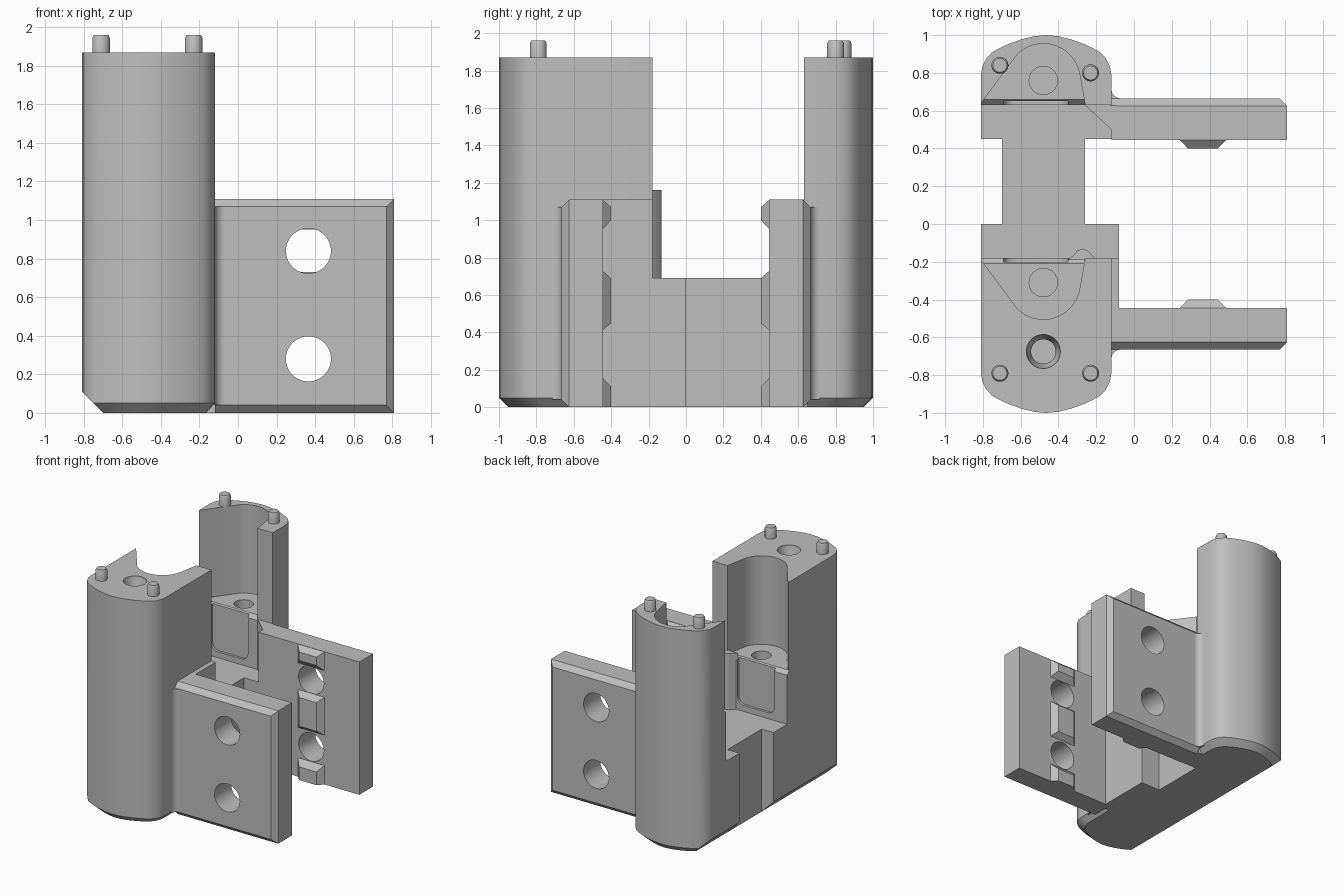
import bpy, bmesh
from math import cos, sin, radians
from mathutils import Vector

if "Cube" in bpy.data.objects:
    bpy.data.objects.remove(bpy.data.objects["Cube"])

grey = bpy.data.materials.new("matte grey")
grey.diffuse_color = (0.52, 0.52, 0.52, 1)
grey.use_nodes = True
grey.node_tree.nodes["Principled BSDF"].inputs["Base Color"].default_value = (0.52, 0.52, 0.52, 1)
parts = []


def finish(name, bm):
    bmesh.ops.recalc_face_normals(bm, faces=bm.faces)
    mesh = bpy.data.meshes.new(name)
    bm.to_mesh(mesh)
    bm.free()
    mesh.materials.append(grey)
    ob = bpy.data.objects.new(name, mesh)
    bpy.context.collection.objects.link(ob)
    parts.append(ob)
    return ob


def loft(name, rings):
    """Skin a stack of equal-length 3D rings and cap the ends."""
    bm = bmesh.new()
    loops = [[bm.verts.new(p) for p in ring] for ring in rings]
    n = len(loops[0])
    for a, b in zip(loops, loops[1:]):
        for i in range(n):
            j = (i + 1) % n
            bm.faces.new((a[i], a[j], b[j], b[i]))
    bm.faces.new(loops[0])
    bm.faces.new(loops[-1])
    return finish(name, bm)


def prism(name, pts, z0, z1):
    return loft(name, [[(x, y, z) for x, y in pts] for z in (z0, z1)])


def box(name, x0, x1, y0, y1, z0, z1):
    return prism(name, [(x0, y0), (x1, y0), (x1, y1), (x0, y1)], z0, z1)


def arc(cx, cy, r, a0, a1, n):
    return [(cx + r * cos(radians(a0 + (a1 - a0) * i / n)),
             cy + r * sin(radians(a0 + (a1 - a0) * i / n))) for i in range(n + 1)]


def turned(name, x, y, steps):
    """Round part from (radius, height) steps."""
    return loft(name, [[(px, py, z) for px, py in arc(x, y, r, 0, 348.75, 31)] for r, z in steps])


def cut(target, cutter):
    mod = target.modifiers.new("cut", 'BOOLEAN')
    mod.operation = 'DIFFERENCE'
    mod.solver = 'EXACT'
    mod.object = cutter
    bpy.context.view_layer.update()
    bpy.context.view_layer.objects.active = target
    bpy.ops.object.modifier_apply(modifier=mod.name)
    parts.remove(cutter)
    bpy.data.objects.remove(cutter)


MID, TOP, FLOOR, LEDGE, ARM = -0.465, 1.87, 1.13, 0.69, 1.11


def left_chamfer(target):
    # 45 degree cut along the lower outer edge
    tri = [(-0.83, 0.13), (-0.83, -0.02), (-0.68, -0.02)]
    cut(target, loft("edge_cutter", [[(x, y, z) for x, z in tri] for y in (-1.1, 1.1)]))


def tower(name, s, face):
    # D-shaped column: rounded corners blended into a shallow bowed end
    half = [(0.345, 0.79), (0.338, 0.835), (0.318, 0.875), (0.287, 0.908), (0.245, 0.932),
            (0.19, 0.957), (0.13, 0.978), (0.065, 0.994)]
    outer = half + [(0, 1.0)] + [(-x, y) for x, y in reversed(half)]
    inset = [(x * 0.87, y - 0.05) for x, y in outer]
    rings = []
    for pts, z in ((inset, 0), (outer, 0.05), (outer, TOP)):
        w = pts[0][0]
        ring = [(w, face)] + pts + [(-w, face)]
        rings.append([(MID + x, s * y, z) for x, y in ring])
    body = loft(name, rings)
    left_chamfer(body)

    # Curved pocket open towards the middle, d points into the tower
    f = s * face

    def at(x, d):
        return (x, f + s * d)
    curve = [at(x, d) for x, d in arc(-0.48, 0.13, 0.195, 135, 8, 20)]
    pocket = [at(-0.85, -0.05), at(-0.85, 0.0), at(-0.808, 0.012)] + curve + [at(-0.26, 0.01), at(-0.26, -0.05)]
    cut(body, prism("pocket_cutter", pocket, FLOOR, 2.1))
    # Sloped lip, recessed panel and socket in the pocket floor
    lip = [(-0.03, FLOOR + 0.03), (0.03, FLOOR + 0.001), (0.0, FLOOR - 0.03), (-0.03, FLOOR - 0.03)]
    cut(body, loft("lip_cutter", [[(x, f + s * d, z) for d, z in lip] for x in (-0.85, -0.262)]))
    panel = [(-0.69, FLOOR + 0.02)] + arc(-0.63, 0.8, 0.06, 180, 270, 8) \
        + arc(-0.41, 0.8, 0.06, 270, 360, 8) + [(-0.35, FLOOR + 0.02)]
    cut(body, loft("panel_cutter", [[(x, f + s * d, z) for x, z in panel] for d in (-0.05, 0.02)]))
    cut(body, turned("socket_cutter", -0.48, f + s * 0.13, [(0.075, 0.8), (0.075, FLOOR + 0.1)]))
    return body


front_tower = tower("front_tower", -1, 0.18)
tower("back_tower", 1, 0.63)
cut(front_tower, turned("screw_cutter", -0.48, -0.675,
                        [(0.065, 1.4), (0.065, 1.8), (0.09, 1.85), (0.09, 1.9)]))

# Locating pins
for i, (x, y) in enumerate([(-0.71, -0.79), (-0.23, -0.79), (-0.71, 0.84), (-0.23, 0.80)]):
    turned(f"pin_{i + 1}", x, y, [(0.045, TOP - 0.02), (0.045, 1.945), (0.037, 1.96)])

# Ledges and the narrow bridge between the towers
left_chamfer(box("front_ledge", -0.81, -0.08, -0.2, 0, 0, LEDGE))
left_chamfer(box("back_ledge", -0.81, -0.12, 0.45, 0.65, 0, LEDGE))
box("bridge", -0.70, -0.26, -0.02, 0.47, 0, LEDGE)
box("front_web", -0.2, -0.08, -0.5, -0.18, 0, ARM)
prism("back_web", [(-0.26, 0.63), (-0.12, 0.5), (-0.12, 0.45), (-0.08, 0.45), (-0.08, 0.625), (-0.14, 0.63)], 0, ARM)
prism("keeper_bump", [(-0.35, -0.19), (-0.32, -0.165), (-0.3, -0.14), (-0.27, -0.13),
                      (-0.24, -0.145), (-0.2, -0.19)], LEDGE - 0.01, 1.16)


def arm(name, s):
    # Plate with chamfered outer edges
    bm = bmesh.new()
    bmesh.ops.create_cube(bm, size=1)
    for v in bm.verts:
        v.co = Vector((0.81 if v.co.x > 0 else -0.12,
                       s * (0.665 if v.co.y > 0 else 0.445),
                       ARM if v.co.z > 0 else 0))
    bmesh.ops.recalc_face_normals(bm, faces=bm.faces)
    edges = [e for e in bm.edges
             if all(abs(v.co.y) > 0.6 for v in e.verts) and any(v.co.x > 0 for v in e.verts)]
    bmesh.ops.bevel(bm, geom=edges, offset=0.04, segments=1, affect='EDGES')
    plate = finish(name, bm)
    for z in (0.28, 0.84):
        ring = arc(0.365, z, 0.117, 0, 352.5, 47)
        cut(plate, loft("bolt_cutter", [[(x, y, h) for x, h in ring] for y in (s * 0.3, s * 0.8)]))
    # Tapered ribs on the inner face: base heights then tip heights
    for i, (a, b, c, d) in enumerate([(0, 0.16, 0, 0.11), (0.41, 0.73, 0.45, 0.69), (0.95, ARM, 1.0, 1.07)]):
        rings = [[(x0, s * y, z0), (x1, s * y, z0), (x1, s * y, z1), (x0, s * y, z1)]
                 for x0, x1, y, z0, z1 in ((0.24, 0.49, 0.447, a, b), (0.285, 0.445, 0.4, c, d))]
        loft(f"{name}_rib_{i + 1}", rings)
    # Concave fillet against the tower
    curve = [(x, s * y) for x, y in arc(-0.07, 0.715, 0.05, 180, 270, 8)]
    prism(f"{name}_fillet", curve + [(-0.07, s * 0.62), (-0.14, s * 0.62), (-0.14, s * 0.715)], 0.04, 1.07)


arm("front_arm", -1)
arm("back_arm", 1)

# Smooth curves, keep hard edges
bpy.ops.object.select_all(action='DESELECT')
for ob in parts:
    ob.select_set(True)
bpy.context.view_layer.objects.active = parts[0]
bpy.ops.object.shade_smooth_by_angle(angle=radians(30))
